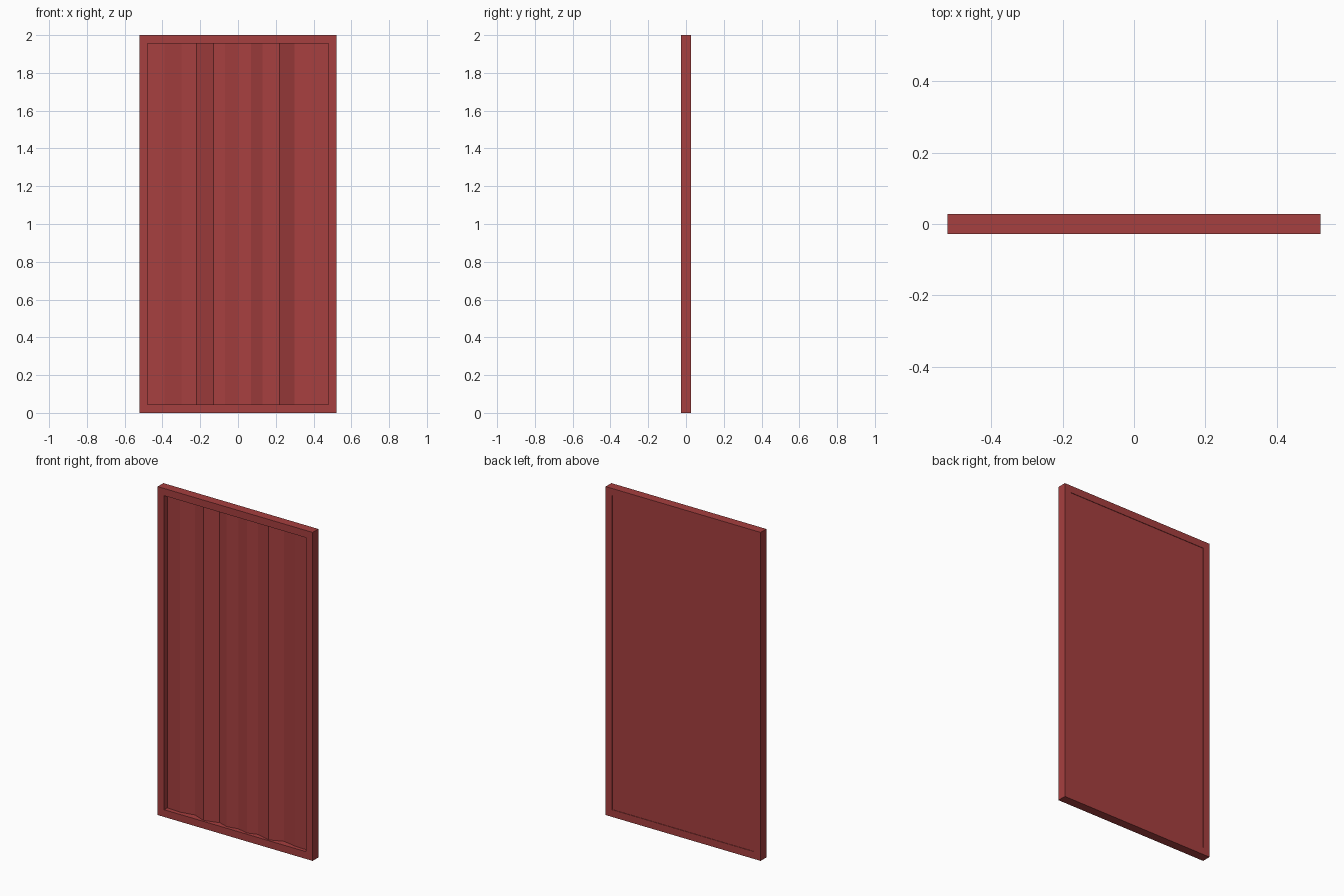
import bpy, bmesh

if "Cube" in bpy.data.objects:
    bpy.data.objects.remove(bpy.data.objects["Cube"])

W, H, YF, YB, T = 0.522, 2.0, -0.0275, 0.0275, 0.044

mat = bpy.data.materials.new("dark_red")
mat.diffuse_color = (0.38, 0.05, 0.05, 1)
mat.use_nodes = True
mat.node_tree.nodes["Principled BSDF"].inputs["Base Color"].default_value = mat.diffuse_color


def finish(bm, name):
    bmesh.ops.recalc_face_normals(bm, faces=bm.faces)
    me = bpy.data.meshes.new(name)
    bm.to_mesh(me)
    bm.free()
    me.materials.append(mat)
    ob = bpy.data.objects.new(name, me)
    bpy.context.collection.objects.link(ob)
    return ob


# Outer rectangular frame: mitred front and back rings joined by walls
bm = bmesh.new()
rings = []
for x, z0, z1 in ((W, 0, H), (W - T, T, H - T)):
    for y in (YF, YB):
        rings.append([bm.verts.new(p) for p in
                      ((-x, y, z0), (x, y, z0), (x, y, z1), (-x, y, z1))])
of, ob_, nf, nb = rings
for a, b in ((of, ob_), (ob_, nb), (nb, nf), (nf, of)):
    for i in range(4):
        j = (i + 1) % 4
        bm.faces.new((a[i], a[j], b[j], b[i]))
bmesh.ops.dissolve_limit(bm, angle_limit=0.01, verts=bm.verts, edges=bm.edges)
bmesh.ops.triangulate(bm, faces=[f for f in bm.faces if len(f.verts) > 4])
finish(bm, "frame")

# Pleated infill: folded front profile with a flat back, extruded upward
pleats = [(-W + T, 0.003), (-0.39, -0.003), (-0.30, 0.014), (-0.22, -0.017),
          (-0.13, 0.010), (-0.07, -0.010), (0, 0.003), (0.07, -0.014),
          (0.13, 0.006), (0.22, -0.019), (0.30, 0.014), (0.39, -0.003),
          (W - T, -0.006)]
profile = pleats + [(W - T, YB - 0.003), (-W + T, YB - 0.003)]
bm = bmesh.new()
base = bm.faces.new([bm.verts.new((x, y, T)) for x, y in profile])
res = bmesh.ops.extrude_face_region(bm, geom=[base])
top = [v for v in res["geom"] if isinstance(v, bmesh.types.BMVert)]
bmesh.ops.translate(bm, verts=top, vec=(0, 0, H - 2 * T))
finish(bm, "pleated_panel")
